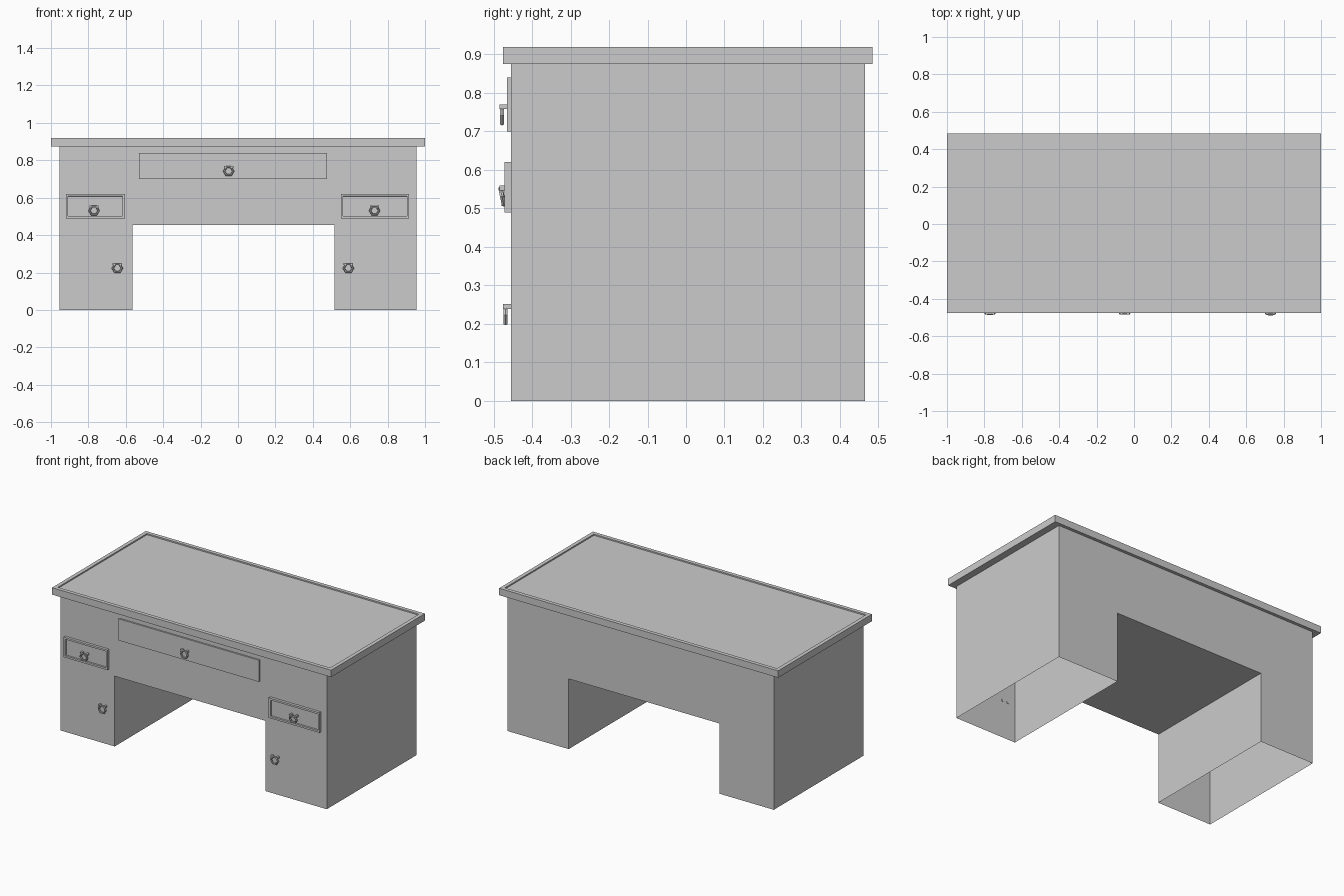
import bpy, bmesh
from math import radians, pi
from mathutils import Matrix, Vector

if "Cube" in bpy.data.objects:
    bpy.data.objects.remove(bpy.data.objects["Cube"])


def finish(bm, name):
    bmesh.ops.recalc_face_normals(bm, faces=bm.faces)
    me = bpy.data.meshes.new(name)
    bm.to_mesh(me)
    bm.free()
    ob = bpy.data.objects.new(name, me)
    bpy.context.collection.objects.link(ob)
    return ob


def add_box(bm, lo, hi):
    lo, hi = Vector(lo), Vector(hi)
    m = Matrix.Translation((lo + hi) / 2) @ Matrix.Diagonal((*(hi - lo), 1))
    bmesh.ops.create_cube(bm, size=1, matrix=m)


def panel(name, lo, hi, facing=None, inset=0, depth=0):
    """Box whose face towards `facing` may hold a recessed panel."""
    bm = bmesh.new()
    add_box(bm, lo, hi)
    if facing:
        d = Vector(facing)
        bm.normal_update()
        face = max(bm.faces, key=lambda f: f.normal.dot(d))
        bmesh.ops.inset_region(bm, faces=[face], thickness=inset)
        # second, zero-width inset gives upright recess walls
        bmesh.ops.inset_region(bm, faces=[face], thickness=0.0005)
        bmesh.ops.translate(bm, verts=face.verts, vec=-d * depth)
    return finish(bm, name)


# Body: arched profile run front to back, open underneath the pedestals
bm = bmesh.new()
profile = [(-.955, 0), (-.565, 0), (-.565, .455), (.515, .455),
           (.515, 0), (.955, 0), (.955, .877), (-.955, .877)]
f = bm.faces.new([bm.verts.new((x, -.455, z)) for x, z in profile])
ext = bmesh.ops.extrude_face_region(bm, geom=[f], use_keep_orig=True)
bmesh.ops.translate(bm, vec=(0, .92, 0),
                    verts=[v for v in ext["geom"] if isinstance(v, bmesh.types.BMVert)])
bmesh.ops.recalc_face_normals(bm, faces=bm.faces)
bmesh.ops.delete(bm, context='FACES_ONLY',
                 geom=[g for g in bm.faces if all(v.co.z < .001 for v in g.verts)])
finish(bm, "desk_body")

# Tabletop with shallow sunken surface
panel("tabletop", (-1, -.475, .875), (1, .485, .92), (0, 0, 1), .035, .008)

# Drawer fronts
panel("center_drawer", (-.53, -.465, .70), (.475, -.45, .84))
panel("left_drawer", (-.92, -.472, .49), (-.605, -.45, .62), (0, -1, 0), .017, .012)
panel("right_drawer", (.55, -.472, .49), (.915, -.45, .62), (0, -1, 0), .017, .012)


def ring_pull(name, x, y, z, back, tilt=0):
    """Six-sided ring hanging from two pegs; y is the ring's depth."""
    bm = bmesh.new()
    n, m, R, r = 6, 6, .0245, .006
    rot = Matrix.Rotation(radians(tilt), 3, 'X')
    rings = []
    for i in range(n):
        spoke = Matrix.Rotation(2 * pi * i / n, 3, 'Y')
        ring = []
        for j in range(m):
            c = Matrix.Rotation(2 * pi * j / m, 3, 'Z') @ Vector((r, 0, 0))
            p = rot @ (spoke @ (c + Vector((R, 0, 0))))
            ring.append(bm.verts.new(p + Vector((x, y, z))))
        rings.append(ring)
    for i in range(n):
        a, b = rings[i], rings[(i + 1) % n]
        for j in range(m):
            k = (j + 1) % m
            bm.faces.new((a[j], a[k], b[k], b[j]))
    # Pegs
    for s in (-1, 1):
        cx = x + s * .019
        add_box(bm, (cx - .006, y - .007, z + .016), (cx + .006, back, z + .028))
    finish(bm, name)


# Pulls: name, x, ring y, z, peg back end, tilt
for args in [("center_pull", -.05, -.478, .742, -.455, 0),
             ("left_drawer_pull", -.77, -.477, .531, -.455, 8),
             ("right_drawer_pull", .73, -.478, .531, -.455, 12),
             ("left_door_pull", -.645, -.469, .223, -.452, 0),
             ("right_door_pull", .59, -.469, .223, -.452, 0)]:
    ring_pull(*args)
